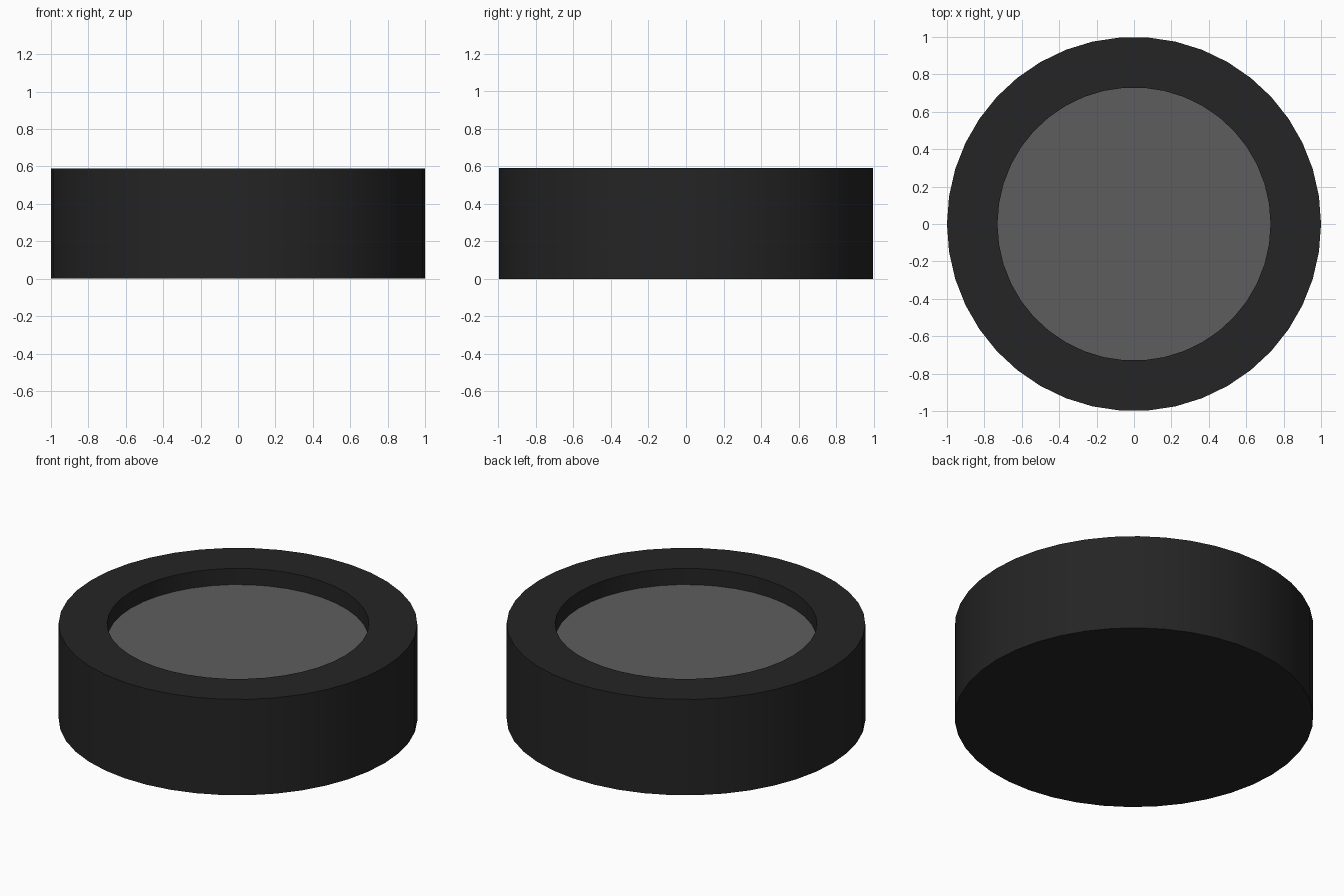
import bpy, bmesh, math

if "Cube" in bpy.data.objects:
    bpy.data.objects.remove(bpy.data.objects["Cube"])

SIDES = 42
R, H = 1.0, 0.59
R_IN, Z_IN = 0.73, 0.49


def material(name, value):
    m = bpy.data.materials.new(name)
    m.diffuse_color = (value, value, value, 1)
    m.use_nodes = True
    m.node_tree.nodes["Principled BSDF"].inputs["Base Color"].default_value = m.diffuse_color
    return m


def lathe(name, rings, mat, cap_start=False, cap_end=False):
    """Join circular rings of (radius, height) into a turned part."""
    bm = bmesh.new()
    loops = []
    for r, z in rings:
        loops.append([bm.verts.new((r * math.cos(2 * math.pi * i / SIDES),
                                    r * math.sin(2 * math.pi * i / SIDES), z))
                      for i in range(SIDES)])
    for a, b in zip(loops, loops[1:]):
        for i in range(SIDES):
            j = (i + 1) % SIDES
            bm.faces.new((a[i], a[j], b[j], b[i]))
    if cap_start:
        bm.faces.new(loops[0][::-1])
    if cap_end:
        bm.faces.new(loops[-1])
    me = bpy.data.meshes.new(name)
    bm.to_mesh(me)
    bm.free()
    me.materials.append(mat)
    ob = bpy.data.objects.new(name, me)
    bpy.context.collection.objects.link(ob)
    bpy.ops.object.select_all(action='DESELECT')
    ob.select_set(True)
    bpy.context.view_layer.objects.active = ob
    bpy.ops.object.shade_smooth_by_angle(angle=math.radians(30))
    return ob


# Dark body: closed base, outer wall, flat rim and recess wall
lathe("body", [(R, 0), (R, H), (R_IN, H), (R_IN, Z_IN)],
      material("dark_body", 0.018), cap_start=True)

# Grey disc closing the recess
lathe("recessed_disc", [(R_IN, Z_IN)], material("grey_disc", 0.11), cap_end=True)
